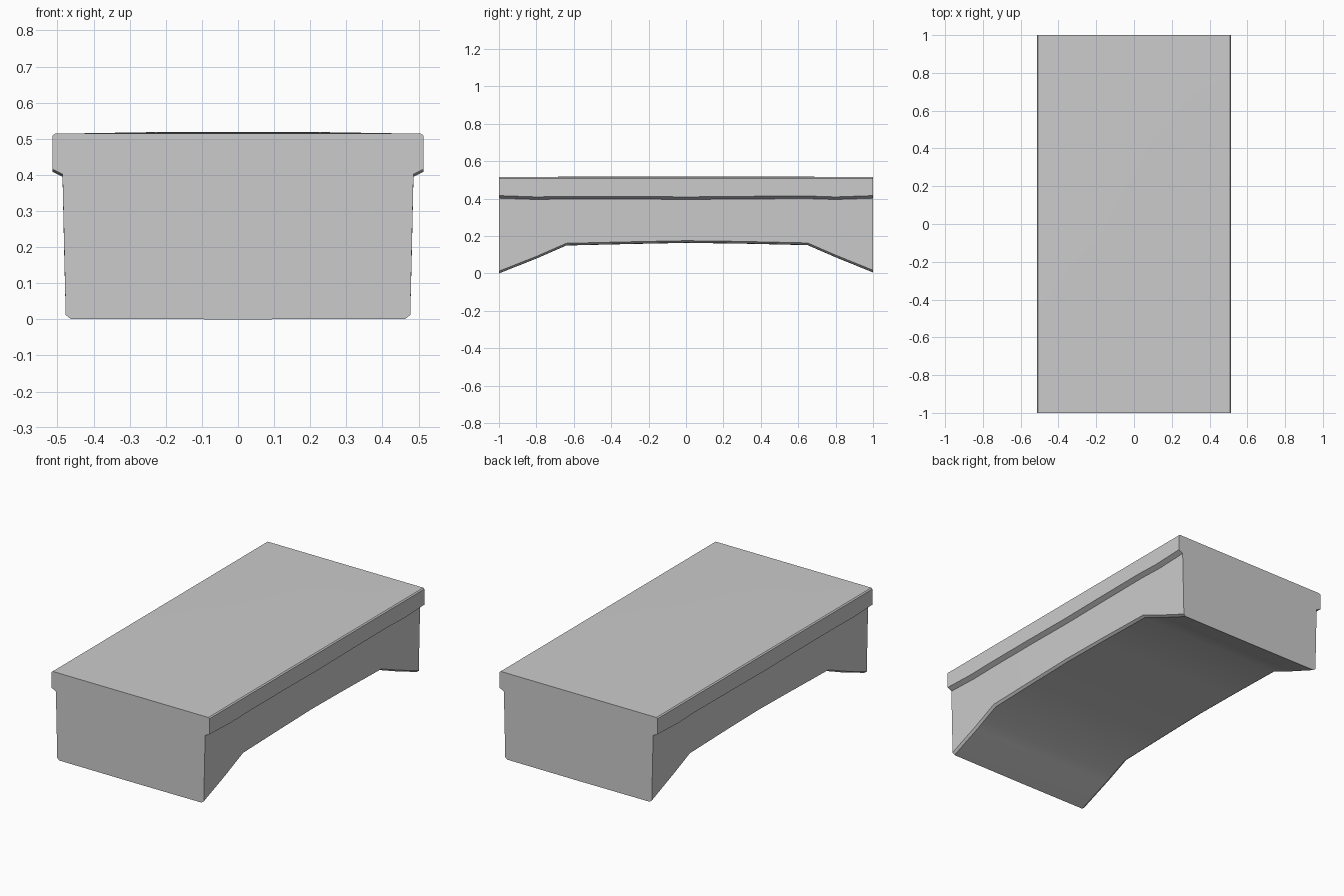
import bpy, bmesh, math

if "Cube" in bpy.data.objects:
    bpy.data.objects.remove(bpy.data.objects["Cube"])

# Stations along the span: y, underside height, lip underside height
stations = [(-1.0, 0.004, 0.420), (-0.8, 0.083, 0.413), (-0.64, 0.153, 0.416),
            (-0.3, 0.161, 0.416), (0.0, 0.167, 0.413), (0.3, 0.163, 0.416),
            (0.65, 0.155, 0.418), (0.8, 0.090, 0.413), (1.0, 0.009, 0.420)]


def section(y, low, lip):
    """Closed cross-section: arched body below, overhanging deck lip above."""
    crown = 0.005 * (1 - y * y)
    foot = 0.487 - 0.010 * (0.4 - low) / 0.4
    right = [(foot - 0.014, low + 0.001), (foot, low + 0.012), (0.486, lip - 0.014),
             (0.514, lip), (0.514, 0.512), (0.507, 0.518), (0.2, 0.518 + crown)]
    left = [(-x, z) for x, z in reversed(right)]
    return [(x, y, z) for x, z in [(0, low)] + right + left]


# Bridge span: loft the sections and cap both ends
bm = bmesh.new()
rings = [[bm.verts.new(p) for p in section(*s)] for s in stations]
n = len(rings[0])
for a, b in zip(rings, rings[1:]):
    for i in range(n):
        j = (i + 1) % n
        bm.faces.new((a[i], a[j], b[j], b[i]))
bm.faces.new(rings[0])
bm.faces.new(rings[-1])
zmin = min(v.co.z for v in bm.verts)
bmesh.ops.translate(bm, verts=bm.verts, vec=(0, 0, -zmin))
bmesh.ops.recalc_face_normals(bm, faces=bm.faces)

mesh = bpy.data.meshes.new("bridge_span")
bm.to_mesh(mesh)
bm.free()
span = bpy.data.objects.new("bridge_span", mesh)
bpy.context.collection.objects.link(span)

# Smooth shading with sharp edges kept
bpy.context.view_layer.objects.active = span
span.select_set(True)
bpy.ops.object.shade_smooth_by_angle(angle=math.radians(30))
